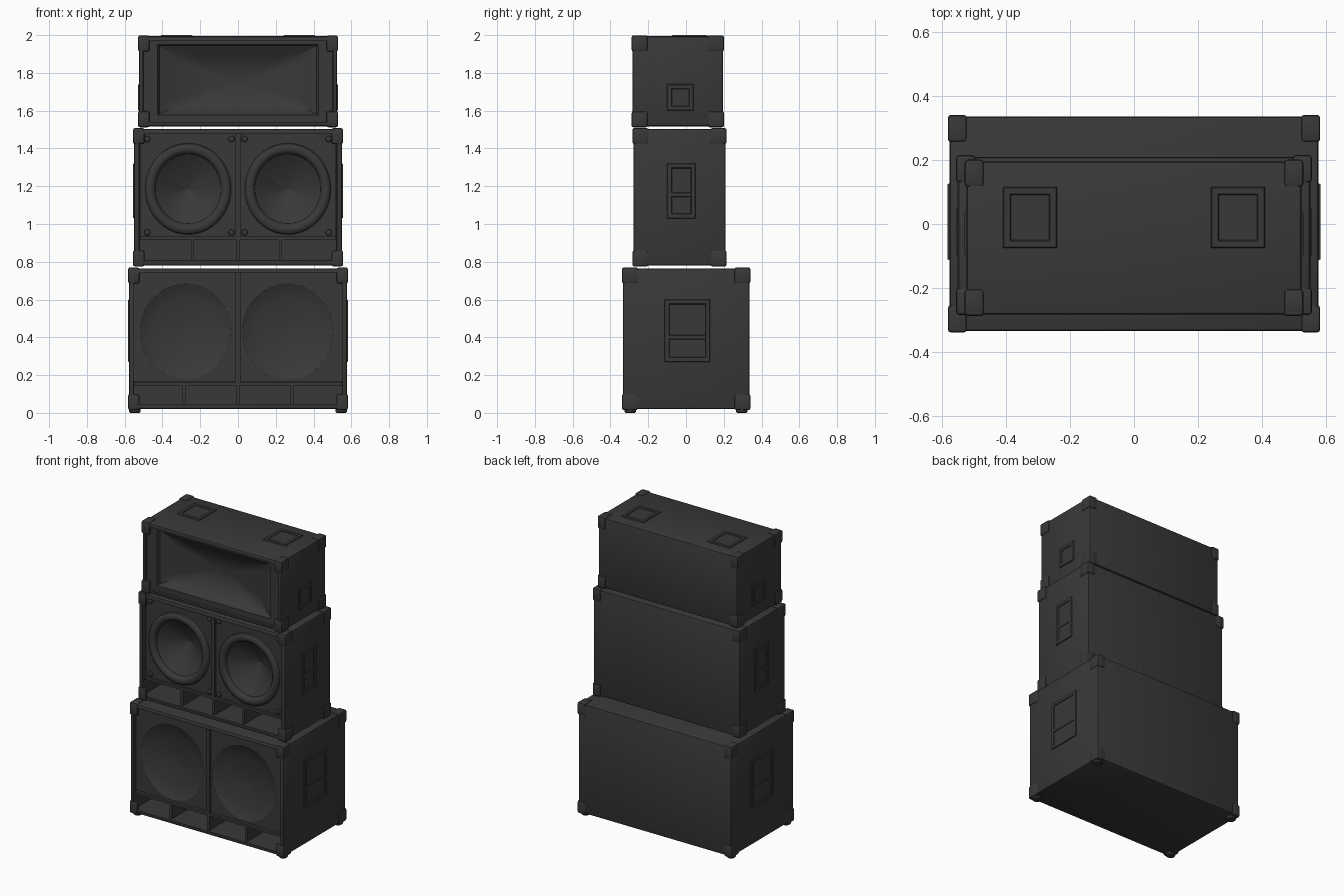
import bpy, bmesh
from math import cos, sin, pi
from mathutils import Vector

if "Cube" in bpy.data.objects:
    bpy.data.objects.remove(bpy.data.objects["Cube"])

black = bpy.data.materials.new("black paint")
black.use_nodes = True
black.diffuse_color = (0.04, 0.04, 0.04, 1)
black.node_tree.nodes["Principled BSDF"].inputs["Base Color"].default_value = black.diffuse_color
black.node_tree.nodes["Principled BSDF"].inputs["Roughness"].default_value = 0.7

X, Y, Z = Vector((1, 0, 0)), Vector((0, 1, 0)), Vector((0, 0, 1))
FRONT, LEFT, RIGHT, TOP = (X, Z, -Y), (Y, Z, X), (-Y, Z, -X), (X, Y, Z)
parts = []


def finish(name, bm):
    mesh = bpy.data.meshes.new(name)
    bm.to_mesh(mesh)
    bm.free()
    mesh.materials.append(black)
    ob = bpy.data.objects.new(name, mesh)
    bpy.context.collection.objects.link(ob)
    parts.append(ob)


def box_mesh(lo, hi, bevel=0.0):
    bm = bmesh.new()
    bmesh.ops.create_cube(bm, size=1)
    lo, hi = Vector(lo), Vector(hi)
    for v in bm.verts:
        v.co = (lo + hi) / 2 + v.co * (hi - lo)
    if bevel:
        bmesh.ops.bevel(bm, geom=bm.edges[:], offset=bevel, segments=2,
                        profile=0.5, affect='EDGES')
    return bm


def box(name, lo, hi, bevel=0.0):
    finish(name, box_mesh(lo, hi, bevel))


def rect(w, h, depth, u=0, v=0, n=40):
    """Ring of points around a rectangle with half sizes w and h."""
    ring = []
    for i in range(n):
        c, s = cos(2 * pi * i / n), sin(2 * pi * i / n)
        m = max(abs(c), abs(s))
        ring.append((u + w * c / m, v + h * s / m, depth))
    return ring


def circle(r, depth, u=0, v=0, n=40, tall=1.0):
    return [(u + r * cos(2 * pi * i / n), v + tall * r * sin(2 * pi * i / n), depth)
            for i in range(n)]


def loft(name, origin, axes, rings):
    """Skin a row of rings, drawn on a plane with the given axes."""
    bm = bmesh.new()
    rows = [[bm.verts.new(Vector(origin) + sum((a * k for a, k in zip(axes, p)), Vector()))
             for p in ring] for ring in rings]
    for a, b in zip(rows, rows[1:]):
        for i in range(len(a)):
            j = (i + 1) % len(a)
            bm.faces.new((a[i], a[j], b[j], b[i]))
    bm.faces.new(rows[-1])
    finish(name, bm)


def corner(name, lo, hi, sides):
    """Protector made of three thin plates that meet at a case corner."""
    out = 0.005
    for thin in range(3):
        size = [0.055, 0.08, 0.08]
        size[thin] = 0.018
        a = [hi[k] - size[k] if s else lo[k] - out for k, s in enumerate(sides)]
        b = [hi[k] + out if s else lo[k] + size[k] for k, s in enumerate(sides)]
        box(name + "_corner_plate", a, b, 0.01)


def cabinet(name, lo, hi, rim, depth):
    """Rounded case, open at the front."""
    bm = box_mesh(lo, hi, 0.012)
    front = max(bm.faces, key=lambda f: -f.normal.y * f.calc_area())
    bmesh.ops.inset_region(bm, faces=[front], thickness=rim)
    bmesh.ops.inset_region(bm, faces=[front], thickness=0.001, depth=-depth)
    finish(name + "_case", bm)
    for i in range(8):
        corner(name, lo, hi, (i & 1, i & 2, i & 4))


def handle(name, origin, axes, w, h, bar=None):
    """Raised handle frame with an optional cross bar."""
    t = 0.022
    loft(name, origin, axes, [rect(w, h, 0), rect(w - 0.003, h - 0.003, 0.006),
                              rect(w - t, h - t, 0.006), rect(w - t - 0.003, h - t - 0.003, 0.001)])
    if bar is not None:
        loft(name + "_bar", origin, axes,
             [rect(w - t, 0.012, 0, v=bar), rect(w - t, 0.009, 0.005, v=bar)])


def side_handles(name, x, y, z, w, h, bar=None):
    handle(name + "_left_handle", (x, y, z), LEFT, w, h, bar)
    handle(name + "_right_handle", (-x, y, z), RIGHT, w, h, bar)


def woofer_pair(name, y, x, z, w, h, centres, dv, profile):
    """Two baffles, each running into a slightly tall speaker cone."""
    for s, side, cx in ((1, "left", centres[0]), (-1, "right", centres[1])):
        rings = [rect(w, h, 0)]
        rings += [circle(r, d, cx - s * x, dv, tall=1.06) for r, d in profile]
        loft(f"{name}_{side}_woofer", (s * x, y, z), FRONT, rings)


def ports(name, y, half, z0, z1, xs, back):
    """Shelf over the ports and the dividers below it."""
    box(name + "_port_shelf", (-half, y, z1), (half, back, z1 + 0.018))
    for x in xs:
        box(name + "_port_divider", (x - 0.008, y + 0.005, z0), (x + 0.008, back, z1))


# bottom cabinet
cabinet("bottom", (-0.577, -0.334, 0.02), (0.577, 0.336, 0.765), 0.018, 0.25)
woofer_pair("bottom", -0.308, 0.277, 0.456, 0.277, 0.289, (0.263, -0.277), -0.026,
            [(0.24, 0), (0.236, -0.003), (0.16, -0.022), (0.08, -0.036), (0.01, -0.042)])
ports("bottom", -0.322, 0.55, 0.035, 0.145, (-0.285, 0, 0.285), -0.08)
box("bottom_centre_post", (-0.012, -0.326, 0.16), (0.012, -0.28, 0.745))
side_handles("bottom", 0.577, 0.007, 0.435, 0.12, 0.165, -0.035)
for sx in (-1, 1):
    for sy in (-1, 1):
        loft("foot", (sx * 0.547, sy * 0.295, 0.03), (X, -Y, -Z),
             [circle(0.03, 0, n=16), circle(0.03, 0.024, n=16), circle(0.024, 0.03, n=16)])

# middle cabinet
cabinet("middle", (-0.551, -0.279, 0.78), (0.551, 0.21, 1.503), 0.022, 0.22)
woofer_pair("middle", -0.252, 0.2585, 1.208, 0.2585, 0.278, (0.264, -0.264), -0.022,
            [(0.228, 0), (0.225, 0.012), (0.215, 0.021), (0.201, 0.024), (0.187, 0.02),
             (0.177, 0.009), (0.174, -0.004), (0.006, -0.12)])
ports("middle", -0.268, 0.518, 0.795, 0.915, (-0.24, 0, 0.225), -0.06)
box("middle_centre_post", (-0.012, -0.271, 0.93), (0.012, -0.22, 1.485))
side_handles("middle", 0.551, -0.025, 1.175, 0.075, 0.145, -0.02)
for x in (-0.48, -0.035, 0.035, 0.48):
    for z in (0.955, 1.45):
        loft("baffle_bolt", (x, -0.252, z), FRONT,
             [circle(0.017, 0, n=12), circle(0.015, 0.01, n=12), circle(0.008, 0.014, n=12)])

# top cabinet with a shallow horn
cabinet("top", (-0.524, -0.283, 1.517), (0.524, 0.196, 1.994), 0.014, 0.25)
loft("horn", (0, -0.264, 1.756), FRONT,
     [rect(0.5, 0.226, 0), rect(0.425, 0.187, 0, v=0.008), rect(0.415, 0.18, -0.018, v=0.008),
      rect(0.32, 0.13, -0.055), rect(0.2, 0.08, -0.08), rect(0.08, 0.03, -0.09)])
side_handles("top", 0.524, -0.03, 1.67, 0.07, 0.07)
for s, side in ((1, "left"), (-1, "right")):
    handle(f"lid_{side}_handle", (s * 0.325, 0.02, 1.994), TOP, 0.085, 0.095)

# smooth shading that keeps hard edges
bpy.ops.object.select_all(action='DESELECT')
for ob in parts:
    ob.select_set(True)
bpy.context.view_layer.objects.active = parts[0]
bpy.ops.object.shade_smooth_by_angle(angle=0.6)
